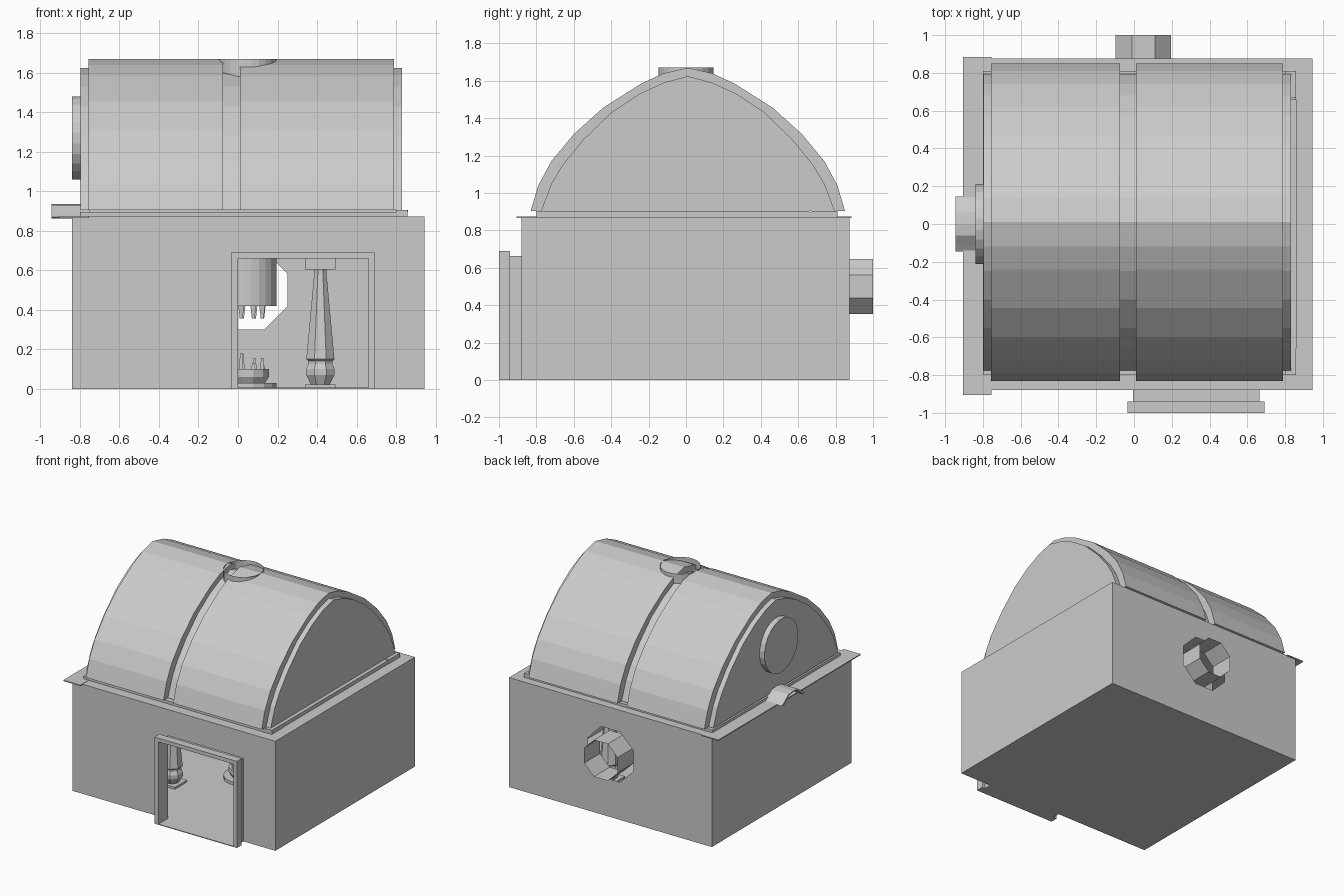
import bpy
import bmesh
from math import cos, sin, pi, radians
from mathutils import Matrix

cube = bpy.data.objects.get("Cube")
if cube:
    bpy.data.objects.remove(cube, do_unlink=True)

stone = bpy.data.materials.new("plain_grey")
stone.use_nodes = True
GREY = (0.6, 0.6, 0.6, 1)
stone.diffuse_color = GREY
stone.node_tree.nodes["Principled BSDF"].inputs["Base Color"].default_value = GREY


def finish(name, bm, recalc=True):
    if recalc:
        bmesh.ops.recalc_face_normals(bm, faces=bm.faces)
    mesh = bpy.data.meshes.new(name)
    bm.to_mesh(mesh)
    bm.free()
    mesh.materials.append(stone)
    obj = bpy.data.objects.new(name, mesh)
    bpy.context.collection.objects.link(obj)
    return obj


def box(name, x, y, z):
    bm = bmesh.new()
    bmesh.ops.create_cube(bm, size=1)
    for v in bm.verts:
        v.co = [lo + (c + 0.5) * (hi - lo) for c, (lo, hi) in zip(v.co, (x, y, z))]
    return finish(name, bm)


def extrude_x(name, profile, x0, x1):
    """Closed prism from a (y, z) profile."""
    bm = bmesh.new()
    ends = [[bm.verts.new((x, y, z)) for y, z in profile] for x in (x0, x1)]
    a, b = ends
    for i in range(len(profile)):
        j = (i + 1) % len(profile)
        bm.faces.new((a[i], a[j], b[j], b[i]))
    bm.faces.new(a)
    bm.faces.new(b)
    return finish(name, bm)


def lathe(name, profile, centre, sides=8, axis="Z", capped=True):
    """Faceted turned part from (radius, height) pairs, flat side forward."""
    bm = bmesh.new()
    rings = []
    for r, h in profile:
        rings.append([bm.verts.new((r * cos(2 * pi * (i + 0.5) / sides),
                                    r * sin(2 * pi * (i + 0.5) / sides), h))
                      for i in range(sides)])
    for a, b in zip(rings, rings[1:]):
        for i in range(sides):
            j = (i + 1) % sides
            bm.faces.new((a[i], a[j], b[j], b[i]))
    if capped:
        bm.faces.new(rings[0][::-1])
        bm.faces.new(rings[-1])
    turn = {"Z": Matrix(), "Y": Matrix.Rotation(-pi / 2, 4, "X"),
            "X": Matrix.Rotation(pi / 2, 4, "Y")}[axis]
    bm.transform(Matrix.Translation(centre) @ turn)
    return finish(name, bm, capped)


# Hall walls: an outward-facing shell with a doorway and an octagonal vent hole
L, R, F, B, TOP = -0.84, 0.945, -0.88, 0.875, 0.87
D0, D1, DH = 0.0, 0.66, 0.66
VX, VZ = 0.05, 0.5
bm = bmesh.new()


def face(points):
    bm.faces.new([bm.verts.new(p) for p in points])


face([(x, F, z) for x, z in ((L, 0), (D0, 0), (D0, DH), (D1, DH), (D1, 0),
                             (R, 0), (R, TOP), (L, TOP))])
hole = [(VX + 0.216 * cos(pi * (i + 0.5) / 4), B, VZ + 0.216 * sin(pi * (i + 0.5) / 4))
        for i in range(8)]
mid_r, mid_l = (VX + 0.2, B, VZ), (VX - 0.2, B, VZ)
face([(R, B, VZ), mid_r] + hole[:4] + [mid_l, (L, B, VZ), (L, B, TOP), (R, B, TOP)])
face([(L, B, VZ), mid_l] + hole[4:] + [mid_r, (R, B, VZ), (R, B, 0), (L, B, 0)])
face([(R, F, 0), (R, B, 0), (R, B, TOP), (R, F, TOP)])
face([(L, B, 0), (L, F, 0), (L, F, TOP), (L, B, TOP)])
for f in bm.faces:
    f.normal_update()
    c = f.calc_center_median()
    side = f.normal.x * (c.x - 0.05) + f.normal.y * c.y
    if side < 0:
        f.normal_flip()
finish("hall_walls", bm, False)
box("hall_floor", (L, R), (F, B), (0, 0.006))
box("porch_floor", (D0, D1), (-1, F), (0, 0.006))

# Flat roof, its overhanging edge and the sill below the vault
box("roof_plate", (L, R), (F, B), (0.862, 0.872))
box("roof_overhang", (-0.905, -0.755), (-0.905, 0.885), (0.866, 0.874))
box("vault_sill", (-0.8, 0.855), (-0.8, 0.81), (0.872, 0.895))
for name, y in (("front", (-0.8, -0.66)), ("back", (0.67, 0.81))):
    box("sill_corner_" + name, (0.8, 0.858), y, (0.872, 0.905))
box("front_sill_ledge", (-0.755, 0.86), (-0.66, 0.66), (0.895, 0.905))

# Small arched hood over the side edge
hood = [(-0.145, 0.87), (-0.115, 0.89), (-0.06, 0.93), (0, 0.937)]
hood += [(-y, z) for y, z in hood[-2::-1]]
hood += [(y * 0.85, z - 0.008) for y, z in hood[::-1]]
extrude_x("arched_hood", hood, -0.945, -0.755)

# Barrel vault: inner core with two thicker shells
def arch(half):
    return ([(y + 0.01, z) for y, z in half]
            + [(0.01 - y, z) for y, z in half[-2::-1]])


core = [(-0.785, 0.905), (-0.73, 1.05), (-0.67, 1.15), (-0.56, 1.285),
        (-0.41, 1.43), (-0.26, 1.53), (-0.13, 1.59), (0, 1.625)]
shell = [(-0.84, 0.905), (-0.80, 1.04), (-0.73, 1.17), (-0.61, 1.315),
         (-0.455, 1.455), (-0.25, 1.585), (-0.13, 1.64), (0, 1.67)]
extrude_x("vault_core", arch(core), -0.797, 0.83)
extrude_x("vault_shell_right", arch(shell), -0.757, -0.075)
extrude_x("vault_shell_left", arch(shell), 0.01, 0.79)

# Round plate on the gable
lathe("gable_disc", [(0.213, -0.84), (0.213, -0.79)], (0, 0, 1.27), 24, "X")

# Open chimney and rear vent pipe
lathe("chimney", [(0.147, 0.42), (0.147, 1.67)], (VX, 0, 0), 24, capped=False)
lathe("vent_pipe", [(0.159, 0.80), (0.159, 1.0)], (VX, 0, VZ), 8, "Y", False)

# Door surround with thin lining
for name, a, b in (("right", -0.035, D0), ("left", D1, 0.69)):
    box("door_post_" + name, (a, b), (-1, -0.94), (0, 0.69))
box("door_lintel", (D0, D1), (-1, -0.94), (DH, 0.69))
for name, a, b in (("right", D0 - 0.004, D0), ("left", D1, D1 + 0.004)):
    box("door_lining_" + name, (a, b), (-0.94, F), (0, DH))
box("door_lining_top", (D0, D1), (-0.94, F), (DH, DH + 0.004))

# Four turned columns
turned = [(0.05, 0.02), (0.078, 0.07), (0.078, 0.1), (0.066, 0.125), (0.066, 0.14),
          (0.077, 0.15), (0.034, 0.58), (0.034, 0.61)]
for sx, x in (("right", -0.32), ("left", 0.417)):
    for sy, y in (("front", -0.37), ("back", 0.36)):
        tag = sy + "_" + sx
        lathe("column_" + tag, turned, (x, y, 0))
        for part, z in (("base", (0, 0.022)), ("capital", (0.605, 0.7))):
            box("column_" + part + "_" + tag, (x - 0.077, x + 0.077),
                (y - 0.077, y + 0.077), z)

# Hearth below the chimney with upright and hanging spikes
lathe("hearth_base", [(0.147, 0), (0.147, 0.03)], (VX, 0, 0), 16)
lathe("hearth_bowl", [(0.09, 0.03), (0.11, 0.06), (0.11, 0.1)], (VX, 0, 0), 12)
for i in range(8):
    a = radians(45 * i + 20)
    at = (VX + 0.08 * cos(a), 0.08 * sin(a), 0)
    height = 0.13 + 0.025 * (i % 3)
    lathe(f"hearth_spike_{i}", [(0.015, 0.1), (0.008, height)], at, 4)
    lathe(f"chimney_tooth_{i}", [(0.01, 0.355), (0.022, 0.43)], at, 4)
